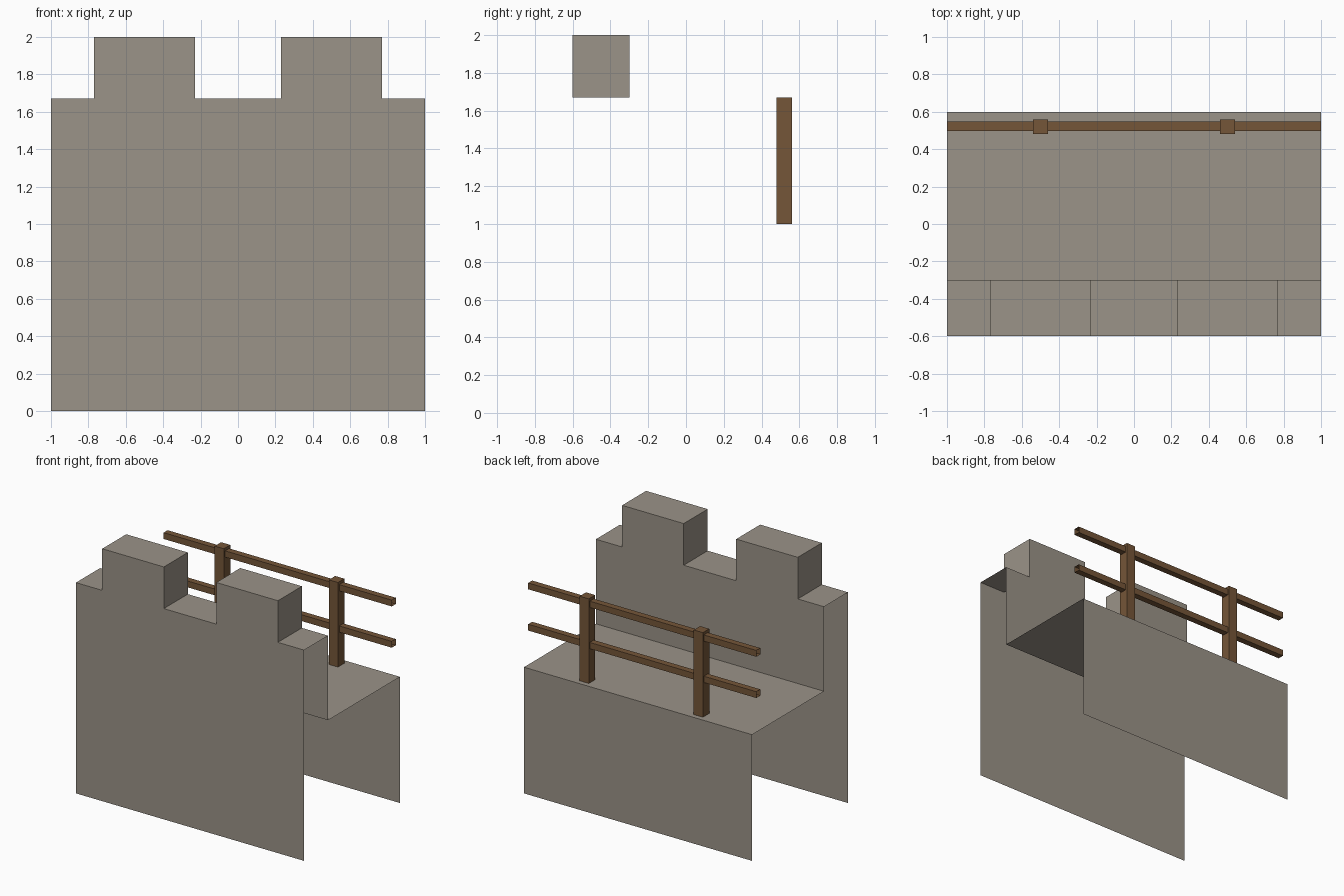
import bpy, bmesh

if "Cube" in bpy.data.objects:
    bpy.data.objects.remove(bpy.data.objects["Cube"])


def material(name, rgb):
    m = bpy.data.materials.new(name)
    m.diffuse_color = (*rgb, 1)
    m.use_nodes = True
    m.node_tree.nodes["Principled BSDF"].inputs["Base Color"].default_value = m.diffuse_color
    return m


stone = material("stone", (0.328, 0.292, 0.246))
wood = material("wood", (0.178, 0.093, 0.040))


def make_object(name, bm, mat):
    mesh = bpy.data.meshes.new(name)
    bm.to_mesh(mesh)
    bm.free()
    mesh.materials.append(mat)
    ob = bpy.data.objects.new(name, mesh)
    bpy.context.collection.objects.link(ob)
    return ob


def open_box(name, lo, hi, mat, skip):
    """Box without the faces whose normals satisfy skip(normal)."""
    bm = bmesh.new()
    bmesh.ops.create_cube(bm, size=1)
    for v in bm.verts:
        v.co = [a if c < 0 else b for c, a, b in zip(v.co, lo, hi)]
    bm.normal_update()
    gone = [f for f in bm.faces if skip(f.normal)]
    bmesh.ops.delete(bm, geom=gone, context='FACES')
    return make_object(name, bm, mat)


# Battlement wall: a shell, open at both ends and underneath
FRONT, INNER, BACK = -0.6, -0.3, 0.6
WALK, SILL, TOP = 1.0, 1.67, 2.0
steps = [(-1, SILL)]
for x0, x1 in ((-0.77, -0.23), (0.23, 0.77)):
    steps += [(x0, SILL), (x0, TOP), (x1, TOP), (x1, SILL)]
steps.append((1, SILL))

bm = bmesh.new()
front = [bm.verts.new((x, FRONT, z)) for x, z in steps]
inner = [bm.verts.new((x, INNER, z)) for x, z in steps]
foot = [bm.verts.new((x, FRONT, 0)) for x in (-1, 1)]
walk_in = [bm.verts.new((x, INNER, WALK)) for x in (-1, 1)]
walk_out = [bm.verts.new((x, BACK, WALK)) for x in (-1, 1)]
back_foot = [bm.verts.new((x, BACK, 0)) for x in (-1, 1)]

# crenellated front and inner faces, joined along the stepped top
bm.faces.new([foot[0], foot[1]] + front[::-1])
bm.faces.new([walk_in[1], walk_in[0]] + inner)
for i in range(len(steps) - 1):
    bm.faces.new([front[i], front[i + 1], inner[i + 1], inner[i]])
# walkway and back face
for a, b in ((walk_in, walk_out), (walk_out, back_foot)):
    bm.faces.new([a[0], a[1], b[1], b[0]])
make_object("battlement_wall", bm, stone)

# Railing posts standing on the walkway
for side, x in (("left", -0.5), ("right", 0.5)):
    open_box(f"railing_post_{side}", (x - 0.04, 0.48, WALK), (x + 0.04, 0.56, SILL),
             wood, lambda n: n.z < -0.5)

# Rails with open ends so that segments can be chained
for level, z in (("lower", 1.27), ("upper", 1.597)):
    open_box(f"rail_{level}", (-1, 0.497, z), (1, 0.547, z + 0.05),
             wood, lambda n: abs(n.x) > 0.5)
